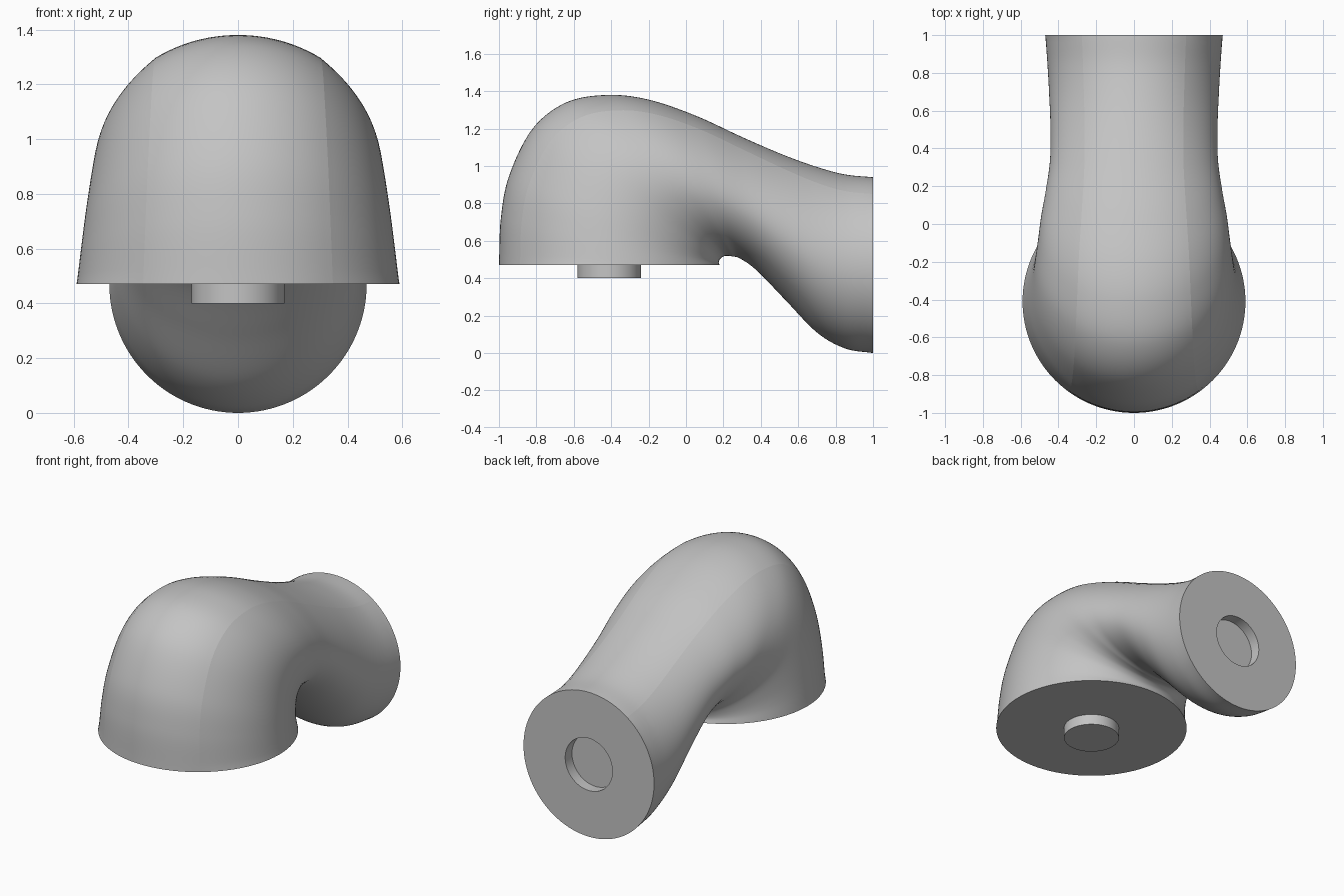
import bpy, bmesh
from math import sin, cos, pi, radians
from mathutils import Vector

if "Cube" in bpy.data.objects:
    bpy.data.objects.remove(bpy.data.objects["Cube"], do_unlink=True)

grey = bpy.data.materials.new("plain grey")
grey.use_nodes = True
colour = (0.55, 0.55, 0.55, 1)
grey.diffuse_color = colour
grey.node_tree.nodes["Principled BSDF"].inputs["Base Color"].default_value = colour

SEGMENTS = 120
STEPS = 8
CREASE = 12          # segment index of the crease, counted from the outer line
PEG_RADIUS = 0.17

# Stations along the bend: outer y, outer z, inner y, inner z, half width
STATIONS = [Vector(s) for s in (
    (-1, .47, .18, .47, .59),
    (-.99, .72, .175, .485, .575),
    (-.945, .95, .18, .5, .56),
    (-.82, 1.2, .19, .51, .54),
    (-.64, 1.34, .205, .518, .525),
    (-.42, 1.38, .22, .52, .51),
    (-.2, 1.355, .245, .517, .495),
    (.05, 1.27, .29, .505, .47),
    (.3, 1.155, .38, .44, .447),
    (.52, 1.06, .53, .285, .445),
    (.7, .995, .7, .11, .452),
    (.85, .955, .85, .025, .46),
    (1, .94, 1, 0, .47))]


def spline(points, i, t):
    """Smooth interpolation between stations i and i + 1."""
    b, c = points[i], points[i + 1]
    a = points[i - 1] if i else b * 2 - c
    d = points[i + 2] if i + 2 < len(points) else c * 2 - b
    return (b * 2 + (c - a) * t + (a * 2 - b * 5 + c * 4 - d) * t ** 2
            + (b * 3 - a - c * 3 + d) * t ** 3) / 2


def section(station, flatten):
    """Ellipse between outer and inner line, flattened beside the crease."""
    oy, oz, iy, iz, width = station
    outer, inner = Vector((0, oy, oz)), Vector((0, iy, iz))
    middle, half = (outer + inner) / 2, (outer - inner) / 2
    start, span = 2 * pi * CREASE / SEGMENTS, radians(70)
    ring = []
    for k in range(SEGMENTS):
        angle = 2 * pi * k / SEGMENTS
        u = (min(angle, 2 * pi - angle) - start) / span
        dent = flatten * 6.75 * u * (1 - u) ** 2 if 0 < u < 1 else 0
        offset = half * cos(angle) + Vector((width * sin(angle), 0, 0))
        ring.append(middle + offset * (1 - dent))
    return ring


def finish(name, bm):
    bmesh.ops.recalc_face_normals(bm, faces=bm.faces)
    mesh = bpy.data.meshes.new(name)
    bm.to_mesh(mesh)
    bm.free()
    mesh.materials.append(grey)
    obj = bpy.data.objects.new(name, mesh)
    bpy.context.collection.objects.link(obj)
    bpy.ops.object.select_all(action="DESELECT")
    obj.select_set(True)
    bpy.context.view_layer.objects.active = obj
    bpy.ops.object.shade_smooth_by_angle(angle=radians(35))
    return obj


# Elbow body, lofted through the stations
count = (len(STATIONS) - 1) * STEPS
rings = []
for n in range(count + 1):
    i = min(n // STEPS, len(STATIONS) - 2)
    flatten = 0.025 * sin(pi * n / count) ** 0.5 if 0 < n < count else 0
    rings.append(section(spline(STATIONS, i, n / STEPS - i), flatten))

# Round socket sunk into the rear face
socket_centre = Vector((0, 1, .47))
for y in (1, .93):
    rings.append([Vector((PEG_RADIUS * sin(2 * pi * k / SEGMENTS), y,
                          socket_centre.z + PEG_RADIUS * cos(2 * pi * k / SEGMENTS)))
                  for k in range(SEGMENTS)])

bm = bmesh.new()
loops = [[bm.verts.new(p) for p in ring] for ring in rings]
for a, b in zip(loops, loops[1:]):
    for k in range(SEGMENTS):
        j = (k + 1) % SEGMENTS
        bm.faces.new((a[k], a[j], b[j], b[k]))
bm.faces.new(loops[0])
bm.faces.new(loops[-1])
bm.verts.index_update()
crease_pairs = {frozenset((a[k].index, b[k].index))
                for a, b in zip(loops[:count], loops[1:count + 1])
                for k in (CREASE, SEGMENTS - CREASE)}
body = finish("elbow_body", bm)
for edge in body.data.edges:
    if frozenset(edge.vertices) in crease_pairs:
        edge.use_edge_sharp = True

# Round peg under the flat base
bm = bmesh.new()
bmesh.ops.create_cone(bm, cap_ends=True, segments=64, radius1=PEG_RADIUS,
                      radius2=PEG_RADIUS, depth=.09)
bmesh.ops.translate(bm, verts=bm.verts, vec=(0, -.41, .445))
finish("base_peg", bm)
